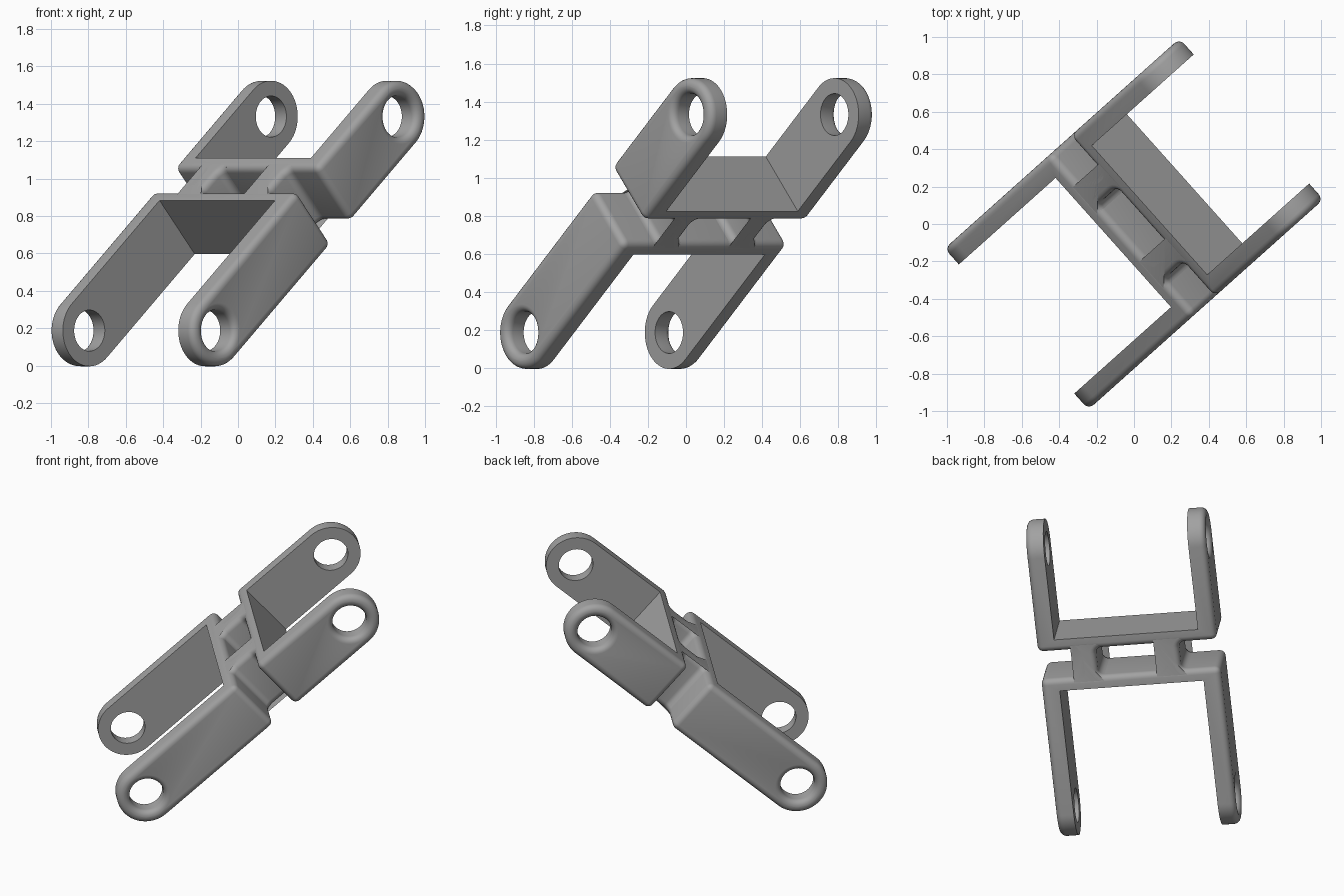
import bpy, bmesh
from math import sin, cos, pi, radians
from mathutils import Matrix, Vector

if "Cube" in bpy.data.objects:
    bpy.data.objects.remove(bpy.data.objects["Cube"])

HALF = 0.577      # half width across the two arms
INNER = 0.463     # half width between the arms
R = 0.191         # arm end radius
EYE = 0.867       # distance from centre to pin hole
HOLE = 0.11
ROUND = 0.038     # edge rounding
BASES = {"upper": (1, 0.235, 0.315), "lower": (-1, -0.05, 0.03)}

# Tilted frame: arm direction, arm height, pin axis
heading, pitch = radians(41.8), radians(41.3)
h = Vector((cos(heading), sin(heading), 0))
up = Vector((0, 0, 1))
u = h * cos(pitch) + up * sin(pitch)
v = up * cos(pitch) - h * sin(pitch)
frame = Matrix((u, v, u.cross(v))).transposed().to_4x4()
frame.translation = (0, 0, 0.76)

grey = bpy.data.materials.new("steel grey")
grey.use_nodes = True
colour = (0.36, 0.36, 0.36, 1)
grey.diffuse_color = colour
grey.node_tree.nodes["Principled BSDF"].inputs["Base Color"].default_value = colour


def make(name, bm, matrix):
    bmesh.ops.recalc_face_normals(bm, faces=bm.faces)
    mesh = bpy.data.meshes.new(name)
    bm.to_mesh(mesh)
    bm.free()
    mesh.materials.append(grey)
    ob = bpy.data.objects.new(name, mesh)
    bpy.context.collection.objects.link(ob)
    ob.matrix_world = matrix
    return ob


def prism(points, axis, half):
    """Extrude a closed outline both ways along an axis."""
    bm = bmesh.new()
    off = Vector(axis) * half
    face = bm.faces.new([bm.verts.new(Vector(p) - off) for p in points])
    new = bmesh.ops.extrude_face_region(bm, geom=[face])["geom"]
    bmesh.ops.translate(bm, vec=off * 2, verts=[g for g in new if isinstance(g, bmesh.types.BMVert)])
    bmesh.ops.recalc_face_normals(bm, faces=bm.faces)
    return bm


def arc(cx, cy, r, a0, a1, n):
    return [(cx + r * cos(a0 + (a1 - a0) * i / n), cy + r * sin(a0 + (a1 - a0) * i / n)) for i in range(n + 1)]


def round_edges(bm, edges):
    bmesh.ops.bevel(bm, geom=edges, offset=ROUND, segments=5, profile=0.5, affect='EDGES')


def hole_cutter():
    """Round pin hole, flared at both outer faces."""
    side = [(HOLE + ROUND, HALF + 0.05)] + arc(HOLE + ROUND, HALF - ROUND, ROUND, pi / 2, pi, 5)
    profile = [(0, HALF + 0.05)] + side
    profile += [(r, -z) for r, z in reversed(profile)]
    bm = bmesh.new()
    verts = [bm.verts.new((r, 0, z)) for r, z in profile]
    edges = [bm.edges.new(pair) for pair in zip(verts, verts[1:])]
    bmesh.ops.spin(bm, geom=verts + edges, cent=(0, 0, 0), axis=(0, 0, 1), angle=2 * pi, steps=48)
    bmesh.ops.remove_doubles(bm, verts=bm.verts, dist=0.0001)
    bmesh.ops.translate(bm, vec=(EYE, 0, 0), verts=bm.verts)
    return bm


def cut(ob, cutter):
    cutter.hide_render = True
    mod = ob.modifiers.new("cut", 'BOOLEAN')
    mod.operation, mod.solver, mod.object = 'DIFFERENCE', 'EXACT', cutter
    bpy.context.view_layer.update()
    bpy.context.view_layer.objects.active = ob
    bpy.ops.object.modifier_apply(modifier=mod.name)
    bpy.data.objects.remove(cutter)


parts = []

# Two forks, back to back
for name, (sign, base, floor) in BASES.items():
    matrix = frame @ Matrix.Rotation(0 if sign > 0 else pi, 4, 'Z')
    outline = [(base, R)] + list(reversed(arc(EYE, 0, R, -pi / 2, pi / 2, 32))) + [(base, -R)]
    bm = prism([(x, y, 0) for x, y in outline], (0, 0, 1), HALF)
    round_edges(bm, [e for e in bm.edges if e.calc_face_angle(0) > 0.6])
    fork = make(name + "_fork", bm, matrix)
    box = [(floor, -1, 0), (2, -1, 0), (2, 1, 0), (floor, 1, 0)]
    cut(fork, make("gap_cutter", prism(box, (0, 0, 1), INNER), matrix))
    cut(fork, make("hole_cutter", hole_cutter(), matrix))
    parts.append(fork)

# Two flared struts joining the forks
lo, hi, sink, half = 0.05, 0.235, 0.035, 0.06
flare = half + ROUND
right = [(lo - sink, flare)]
right += list(reversed(arc(lo + ROUND, flare, ROUND, -pi / 2, -pi, 6)))
right += list(reversed(arc(hi - ROUND, flare, ROUND, 0, -pi / 2, 6)))
right += [(hi + sink, flare)]
outline = right + [(x, -w) for x, w in reversed(right)]
for name, place in (("left_strut", 0.267), ("right_strut", -0.267)):
    bm = prism([(x, 0, w + place) for x, w in outline], (0, 1, 0), R - 0.001)
    caps = [f for f in bm.faces if abs(f.normal.y) > 0.9]
    rims = [e for f in caps for e in f.edges
            if all(lo - 0.01 < p.co.x < hi + 0.01 for p in e.verts)]
    round_edges(bm, rims)
    parts.append(make(name, bm, frame))

# Smooth the rounded edges, keep the sharp ones
bpy.ops.object.select_all(action='DESELECT')
for ob in parts:
    ob.select_set(True)
bpy.context.view_layer.objects.active = parts[0]
bpy.ops.object.shade_smooth_by_angle(angle=radians(30))
